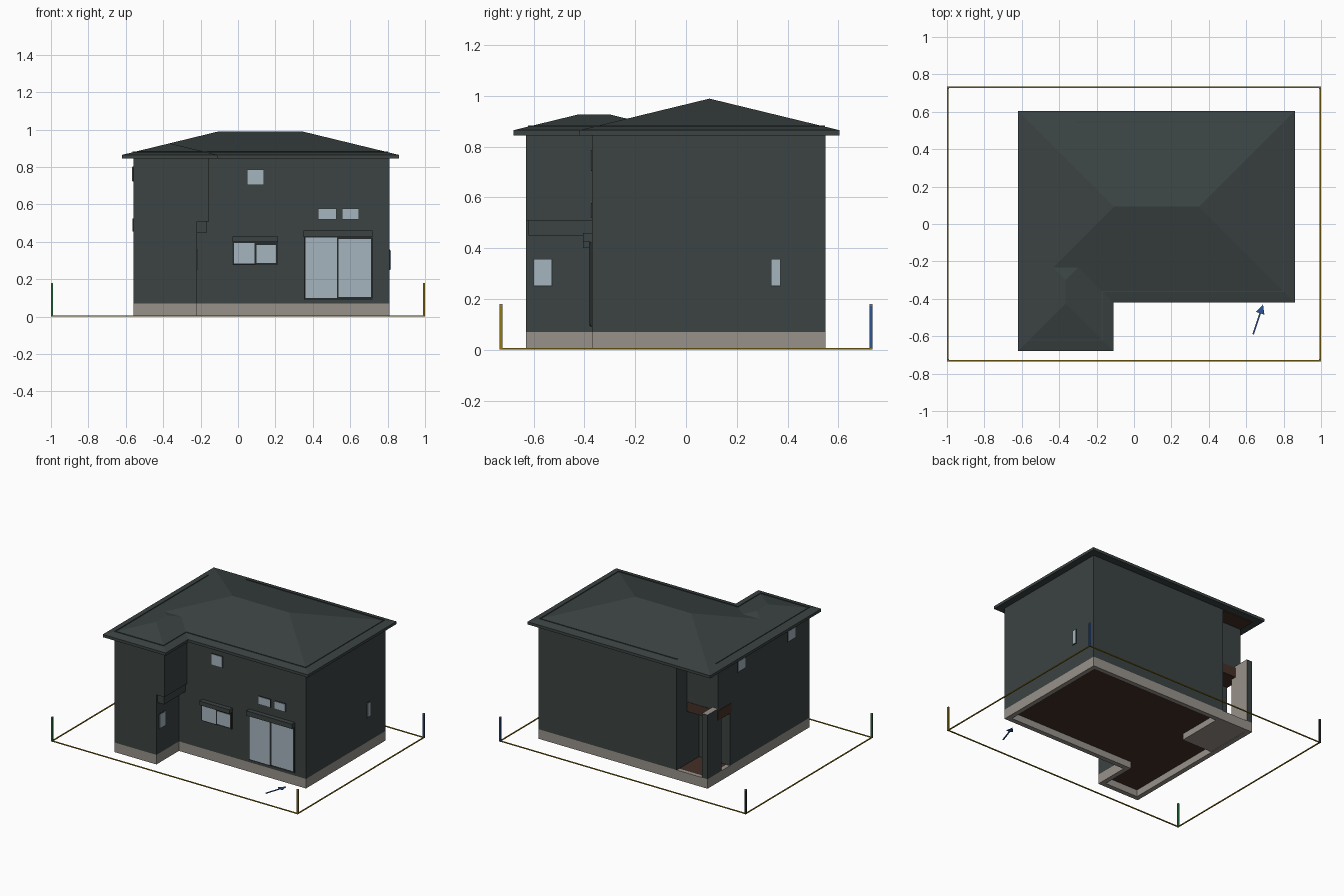
import bpy, bmesh, math
from mathutils import Vector

if "Cube" in bpy.data.objects:
    bpy.data.objects.remove(bpy.data.objects["Cube"])


def material(name, rgb):
    m = bpy.data.materials.new(name)
    m.diffuse_color = (*rgb, 1)
    m.use_nodes = True
    m.node_tree.nodes["Principled BSDF"].inputs["Base Color"].default_value = m.diffuse_color
    return m


WALL = material("dark slate green", (0.044, 0.056, 0.055))
STONE = material("warm concrete grey", (0.31, 0.285, 0.255))
GLASS = material("pale blue glass", (0.38, 0.46, 0.52))
WOOD = material("dark brown", (0.06, 0.029, 0.02))
FRAME = material("near black", (0.02, 0.024, 0.024))
YELLOW = material("ochre yellow", (0.30, 0.19, 0.006))
GREEN = material("green", (0.02, 0.22, 0.06))
BLUE = material("blue", (0.025, 0.09, 0.30))


def add_mesh(name, verts, faces, mat):
    me = bpy.data.meshes.new(name)
    me.from_pydata(verts, [], faces)
    bm = bmesh.new()
    bm.from_mesh(me)
    bmesh.ops.recalc_face_normals(bm, faces=bm.faces)
    bm.to_mesh(me)
    bm.free()
    me.materials.append(mat)
    ob = bpy.data.objects.new(name, me)
    bpy.context.collection.objects.link(ob)
    return ob


def prism(name, outline, z0, z1, mat):
    n = len(outline)
    verts = [(x, y, z0) for x, y in outline] + [(x, y, z1) for x, y in outline]
    faces = [(i, (i + 1) % n, n + (i + 1) % n, n + i) for i in range(n)]
    faces += [tuple(range(n - 1, -1, -1)), tuple(range(n, 2 * n))]
    return add_mesh(name, verts, faces, mat)


def box(name, x0, x1, y0, y1, z0, z1, mat):
    return prism(name, [(x0, y0), (x1, y0), (x1, y1), (x0, y1)], z0, z1, mat)


def hip_roof(name, x0, x1, y0, y1, z0, z1, slope):
    run = min(x1 - x0, y1 - y0) / 2
    top = z1 + run * slope
    a = (x0 + run, y0 + run, top)
    b = (x1 - run, y1 - run, top)
    corners = [(x0, y0), (x1, y0), (x1, y1), (x0, y1)]
    verts = [(x, y, z0) for x, y in corners] + [(x, y, z1) for x, y in corners] + [a, b]
    faces = [(3, 2, 1, 0)] + [(i, (i + 1) % 4, 4 + (i + 1) % 4, 4 + i) for i in range(4)]
    if x1 - x0 > y1 - y0:
        faces += [(4, 5, 9, 8), (5, 6, 9), (6, 7, 8, 9), (7, 4, 8)]
    else:
        faces += [(4, 5, 8), (5, 6, 9, 8), (6, 7, 9), (7, 4, 8, 9)]
    return add_mesh(name, verts, faces, WALL)


# Foundation: a hollow ring around the house
base = [(-.56, -.63), (-.22, -.63), (-.22, -.37), (.81, -.37), (.81, .55), (-.56, .55)]
n = len(base)
me = bpy.data.meshes.new("foundation")
me.from_pydata([(x, y, z) for z in (0, .07) for x, y in base], [],
               [(i, (i + 1) % n, n + (i + 1) % n, n + i) for i in range(n)])
me.materials.append(STONE)
foundation = bpy.data.objects.new("foundation", me)
bpy.context.collection.objects.link(foundation)
mod = foundation.modifiers.new("thickness", "SOLIDIFY")
mod.thickness, mod.offset, mod.use_even_offset = .035, -1, True

# Storeys, with the entrance cut out of the back left corner
main = [(.81, -.37), (.81, .55), (-.31, .55)]
porch_low = [(-.31, .29), (-.56, .29)]
prism("ground_floor", [(-.56, -.63), (-.22, -.63), (-.22, -.37)] + main + porch_low, .07, .51, WALL)
prism("upper_floor", [(-.56, -.63), (-.155, -.63), (-.155, -.37)] + main + [(-.31, .43), (-.56, .43)],
      .51, .85, WALL)
box("overhang_band", -.3, -.165, -.62, -.365, .45, .51, WALL)
prism("floor_underside", [(-.53, -.60), (-.25, -.60), (-.25, -.34), (.78, -.34), (.78, .52), (-.53, .52)],
      .05, .065, WOOD)

# Entrance porch
box("porch_slab", -.55, -.28, .17, .54, .004, .06, STONE)
box("porch_ceiling", -.563, -.312, .28, .433, .455, .525, WOOD)
box("porch_soffit", -.56, -.31, .43, .55, .838, .846, WOOD)
fin = box("porch_fin_wall", -.56, -.515, .39, .55, .07, .54, WALL)
fin.data.materials.append(STONE)
for p in fin.data.polygons:
    if p.normal.x > .9 or p.normal.z > .9:
        p.material_index = 1

# Roofs
hip_roof("main_roof", -.62, .86, -.42, .605, .845, .865, .243)
hip_roof("wing_roof", -.62, -.11, -.68, -.045, .845, .865, .243)

# Snow rails parallel to the eaves
rails = [((-.31, .545), (.80, .545)), ((.80, -.36), (.80, .545)), ((-.17, -.36), (.80, -.36)),
         ((-.17, -.62), (-.17, -.36)), ((-.56, -.62), (-.17, -.62)), ((-.56, -.62), (-.56, .45))]
for (x0, y0), (x1, y1) in rails:
    box("snow_rail", x0 - .003, x1 + .003, y0 - .003, y1 + .003, .874, .884, WALL)


# Windows: a dark surround with a pane, on a wall facing a given direction
def window(name, axis, sign, at, a0, a1, z0, z1, rim=.006):
    for part, out, grow, mat in (("frame", .004, rim, FRAME), ("pane", .007, 0, GLASS)):
        lo, hi = sorted((at - sign * .004, at + sign * out))
        span = (a0 - grow, a1 + grow)
        xy = (*span, lo, hi) if axis == "y" else (lo, hi, *span)
        box(name + "_" + part, *xy, z0 - grow, z1 + grow, mat)


for x0, x1, z0, z1 in [(.05, .135, .708, .785), (.43, .523, .522, .575), (.56, .645, .522, .575)]:
    window("small_front_window", "y", -1, -.37, x0, x1, z0, z1, .003)
for x0, x1, z0, z1 in [(-.022, .088, .283, .395), (.098, .202, .288, .382)]:
    window("double_window", "y", -1, -.376, x0, x1, z0, z1)
for x0, x1, z0, z1 in [(.36, .528, .10, .422), (.538, .712, .105, .415)]:
    window("patio_door", "y", -1, -.376, x0, x1, z0, z1)
window("right_window", "x", 1, .81, .337, .37, .253, .355, .003)
window("wing_window", "x", 1, -.22, -.598, -.53, .253, .355, .003)
for y in (.16, -.42):
    window("left_window", "x", -1, -.56, y - .042, y + .042, .725, .80, .003)

# Surrounds and shutter boxes
box("double_window_surround", -.03, .213, -.377, -.36, .275, .40, FRAME)
box("patio_door_surround", .352, .72, -.377, -.36, .09, .425, FRAME)
box("double_window_shutter_box", -.03, .213, -.405, -.36, .40, .43, WALL)
box("patio_door_shutter_box", .35, .72, -.405, -.36, .425, .46, WALL)

# Plot boundary and corner posts
for s in (-1, 1):
    box("boundary_line_x", -1, 1, s * .73 - .004, s * .73 + .004, 0, .006, YELLOW)
    box("boundary_line_y", s * .995 - .004, s * .995 + .004, -.73, .73, 0, .006, YELLOW)
for x, y, mat in [(-1, -1, GREEN), (1, -1, YELLOW), (1, 1, BLUE), (-1, 1, FRAME)]:
    cx, cy = x * .994, y * .729
    box("corner_post", cx - .006, cx + .006, cy - .006, cy + .006, 0, .175, mat)
    box("post_cap", cx - .006, cx + .006, cy - .006, cy + .006, .175, .18, STONE)

# Direction arrow lying on the ground
tail, tip = Vector((.637, -.59)), Vector((.69, -.43))
d = (tip - tail).normalized()
s = Vector((-d.y, d.x))
neck = tip - d * .05
outline = [tail - s * .004, neck - s * .004, neck - s * .024, tip,
           neck + s * .024, neck + s * .004, tail + s * .004]
prism("ground_arrow", [tuple(p) for p in outline], 0, .005, BLUE)
